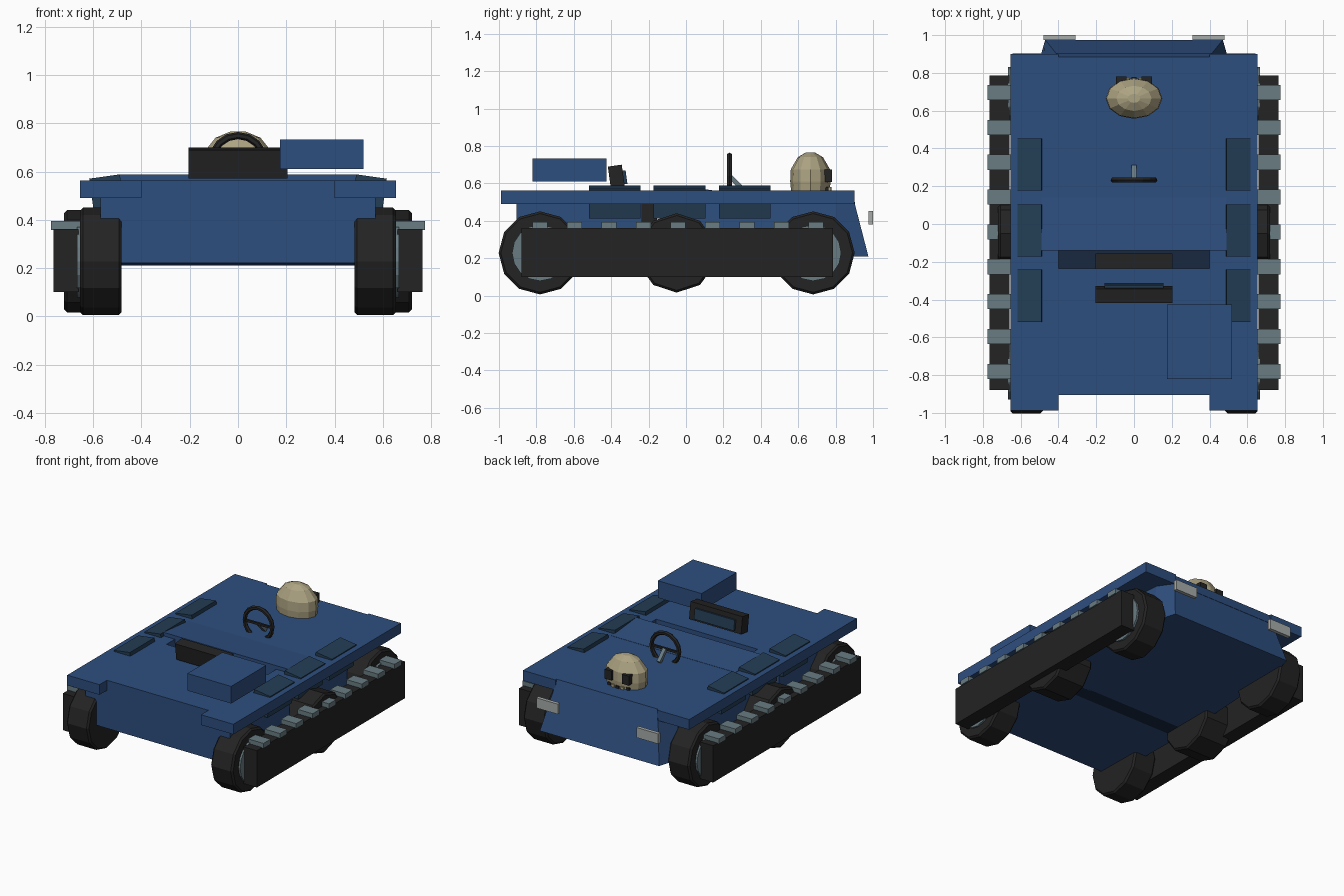
import bpy, bmesh, math
from mathutils import Matrix, Vector

if "Cube" in bpy.data.objects:
    bpy.data.objects.remove(bpy.data.objects["Cube"])


def material(name, rgb):
    m = bpy.data.materials.new(name)
    m.diffuse_color = (*rgb, 1)
    m.use_nodes = True
    m.node_tree.nodes["Principled BSDF"].inputs["Base Color"].default_value = m.diffuse_color
    return m


BLUE = material("hull blue", (0.027, 0.077, 0.21))
NAVY = material("dark navy", (0.009, 0.022, 0.05))
TEAL = material("dark teal", (0.017, 0.047, 0.09))
BLACK = material("rubber black", (0.017, 0.017, 0.017))
GREY = material("steel grey", (0.14, 0.20, 0.225))
KHAKI = material("khaki", (0.42, 0.37, 0.225))
LAMP = material("lamp grey", (0.38, 0.41, 0.40))


def finish(name, bm, mat):
    bmesh.ops.recalc_face_normals(bm, faces=bm.faces)
    me = bpy.data.meshes.new(name)
    bm.to_mesh(me)
    bm.free()
    me.materials.append(mat)
    ob = bpy.data.objects.new(name, me)
    bpy.context.collection.objects.link(ob)
    return ob


def box(name, x, y, z, mat, rot=None):
    """Box from (min, max) ranges, optionally rotated about its centre."""
    bm = bmesh.new()
    bmesh.ops.create_cube(bm, size=1)
    size = [r[1] - r[0] for r in (x, y, z)]
    mid = Vector([(r[0] + r[1]) / 2 for r in (x, y, z)])
    m = Matrix.Translation(mid)
    if rot:
        m = m @ Matrix.Rotation(math.radians(rot[1]), 4, rot[0])
    bmesh.ops.transform(bm, matrix=m @ Matrix.Diagonal((*size, 1)), verts=bm.verts)
    return finish(name, bm, mat)


def loft(name, rings, mat):
    """Skin a list of equally sized vertex rings and cap both ends."""
    bm = bmesh.new()
    vs = [[bm.verts.new(p) for p in ring] for ring in rings]
    n = len(rings[0])
    for a, b in zip(vs, vs[1:]):
        for i in range(n):
            bm.faces.new((a[i], a[(i + 1) % n], b[(i + 1) % n], b[i]))
    bm.faces.new(vs[0])
    bm.faces.new(vs[-1])
    return finish(name, bm, mat)


def section(y_top, y_low, w_top, w_low, z_top=0.5, z_low=0.21):
    return [(-w_low, y_low, z_low), (w_low, y_low, z_low),
            (w_top, y_top, z_top), (-w_top, y_top, z_top)]


def disc(name, x0, x1, y, z, r, mat, n=12, bevel=0.0):
    """Wheel shape along x with narrowed outer shoulders."""
    def ring(x, rad):
        return [(x, y + rad * math.sin(2 * math.pi * i / n),
                 z + rad * math.cos(2 * math.pi * i / n)) for i in range(n)]
    if bevel:
        return loft(name, [ring(x0, r - bevel), ring(x0 + bevel, r),
                           ring(x1 - bevel, r), ring(x1, r - bevel)], mat)
    return loft(name, [ring(x0, r), ring(x1, r)], mat)


# Hull in two blocks with a cockpit gap between them
loft("rear_hull", [section(-0.905, -0.905, 0.57, 0.57, 0.5, 0.22),
                   section(-0.235, -0.235, 0.57, 0.57)], BLUE)
loft("front_hull", [section(-0.14, -0.14, 0.57, 0.57),
                    section(0.80, 0.80, 0.48, 0.52),
                    section(0.90, 0.975, 0.41, 0.47, 0.5)], BLUE)
box("cockpit_floor", (-0.57, 0.57), (-0.24, -0.13), (0.21, 0.24), NAVY)
box("rear_deck", (-0.4, 0.4), (-0.905, -0.235), (0.49, 0.5625), BLUE)
loft("front_deck", [section(-0.14, -0.14, 0.4, 0.4, 0.5625, 0.49),
                    section(0.885, 0.905, 0.4, 0.41, 0.5625, 0.49)], BLUE)

# Dashboard cowl rising towards the seat
loft("cowl", [section(-0.14, -0.14, 0.49, 0.49, 0.588, 0.56),
              section(0.14, 0.14, 0.49, 0.49, 0.564, 0.56)], BLUE)

for s, side in ((-1, "left"), (1, "right")):
    def span(a, b):
        return tuple(sorted((s * a, s * b)))

    # Fenders and tilted side lockers
    box(side + "_fender", span(0.4, 0.655), (-0.988, 0.9), (0.49, 0.5625), BLUE)
    for y in (-0.38, -0.035, 0.315):
        box(side + "_locker", span(0.478, 0.606), (y - 0.138, y + 0.138),
            (0.42, 0.58), TEAL, ("Y", s * 8))

    # End wheels with hubs, wider middle wheel
    for y in (-0.78, 0.68):
        disc(side + "_wheel", *span(0.482, 0.655), y, 0.228, 0.222, BLACK, 12, 0.012)
        disc(side + "_hub", *span(0.64, 0.668), y, 0.228, 0.15, GREY, 16)
    disc(side + "_middle_wheel", *span(0.482, 0.72), -0.05, 0.228, 0.212, BLACK, 10, 0.012)

    # Track slab with cleats on top
    box(side + "_track", span(0.66, 0.765), (-0.88, 0.787), (0.1, 0.362), BLACK)
    for i in range(9):
        y = -0.78 + i * 0.1845
        box(side + "_cleat", span(0.655, 0.775), (y - 0.04, y + 0.04), (0.358, 0.394), GREY)

    # Headlamps
    box(side + "_headlamp", span(0.31, 0.48), (0.975, 1.0), (0.38, 0.452), LAMP)

# Seat
box("seat_cushion", (-0.205, 0.205), (-0.245, -0.155), (0.38, 0.50), BLACK)
box("seat_back", (-0.205, 0.205), (-0.41, -0.335), (0.575, 0.695), BLACK, ("X", 8))
box("seat_panel", (-0.157, 0.157), (-0.35, -0.318), (0.595, 0.668), TEAL, ("X", 8))

# Cargo box
box("cargo_box", (0.175, 0.52), (-0.82, -0.425), (0.61, 0.732), BLUE)

# Steering wheel and column
bpy.ops.mesh.primitive_torus_add(location=(0, 0.232, 0.64), rotation=(math.pi / 2, 0, 0),
                                 major_radius=0.109, minor_radius=0.015,
                                 major_segments=16, minor_segments=6)
wheel = bpy.context.object
wheel.name = "steering_wheel"
wheel.data.materials.append(BLACK)
box("steering_spoke", (-0.1, 0.1), (0.225, 0.24), (0.63, 0.645), BLACK)
box("steering_column", (-0.013, 0.013), (0.222, 0.318), (0.59, 0.614), GREY, ("X", -45))

# Faceted dome with two eyes and a studded lower trim
N = 12
rings = []
for z, k in ((0.555, 0.95), (0.61, 1.0), (0.675, 0.97), (0.74, 0.62), (0.765, 0.22)):
    rings.append([(0.15 * k * math.cos(2 * math.pi * i / N),
                   0.665 + 0.108 * k * math.sin(2 * math.pi * i / N), z) for i in range(N)])
loft("dome", rings, KHAKI)
for x in (-0.068, 0.068):
    box("eye", (x - 0.027, x + 0.027), (0.735, 0.78), (0.608, 0.675), BLACK)
for i in range(5):
    x = -0.072 + i * 0.036
    box("trim_stud", (x - 0.012, x + 0.012), (0.74, 0.778 - 3 * x * x), (0.5625, 0.58),
        KHAKI if i % 2 else BLACK)
